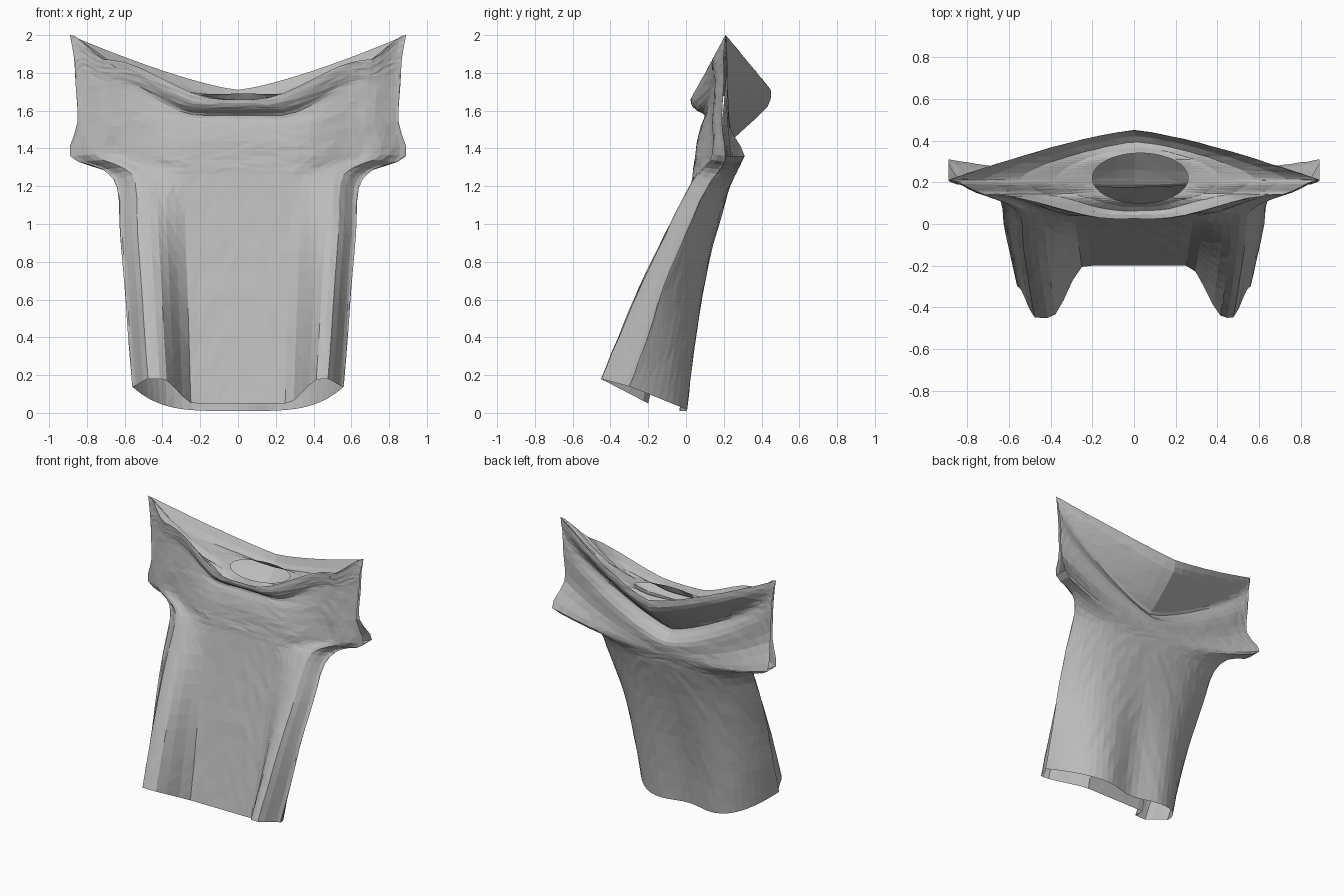
import bpy, bmesh, math, random
from mathutils import Vector

if "Cube" in bpy.data.objects:
    bpy.data.objects.remove(bpy.data.objects["Cube"])
random.seed(4)

N = 34          # segments across each panel
SUB = 3         # rings between key rows
SLEEVE = 6      # key row where the sleeve openings start

# Key rows, hem to collar fold: half width, front centre y z, front fold y z,
# side edge front y, back y, z, back centre y z
ROWS = [
    (.56, -.20, .05, -.45, .18, -.30, -.30, .14, .025, .01),
    (.58, -.14, .35, -.36, .40, -.21, -.21, .38, .06, .33),
    (.60, -.08, .65, -.25, .66, -.12, -.12, .66, .10, .62),
    (.625, -.02, .95, -.11, .95, 0, 0, .95, .15, .9),
    (.64, .03, 1.22, .03, 1.22, .11, .11, 1.19, .205, 1.1),
    (.72, .04, 1.30, .09, 1.30, .18, .22, 1.29, .22, 1.16),
    (.89, .05, 1.36, .14, 1.37, .21, .31, 1.36, .235, 1.21),
    (.85, .06, 1.44, .14, 1.52, .19, .22, 1.54, .245, 1.26),
    (.86, .08, 1.52, .15, 1.66, .20, .22, 1.74, .245, 1.32),
    (.865, .10, 1.575, .155, 1.75, .20, .22, 1.84, .175, 1.39),
    (.87, .06, 1.60, .15, 1.79, .20, .215, 1.89, .26, 1.46),
    (.88, .03, 1.63, .145, 1.83, .205, .215, 1.95, .43, 1.62),
    (.89, .025, 1.66, .14, 1.87, .21, .21, 2.0, .45, 1.71),
]


def smooth(a, b, x):
    t = min(max((x - a) / (b - a), 0), 1)
    return t * t * (3 - 2 * t)


def mix(a, b, t):
    return a + (b - a) * t


def spline(p0, p1, p2, p3, t):
    return [b + .5 * t * (c - a + t * (2 * a - 5 * b + 4 * c - d + t * (3 * (b - c) + d - a)))
            for a, b, c, d in zip(p0, p1, p2, p3)]


SPREAD = [math.sin(math.pi * (i / N - .5)) for i in range(N + 1)]


def cloth_ring(row, t):
    """One loop of cloth: front panel right to left, then back panel."""
    w, yc, zc, yl, zl, yf, ys, zs, yb, zb = row
    front, back = [], []
    for f in SPREAD:
        a = abs(f)
        # the fold on the right sits closer in than the one on the left
        start, full = (.42, .72) if f < 0 else (.46, .78)
        k = smooth(mix(start, .1, t * t), mix(full, .78, t), a)
        e = smooth(mix(.84, .78, t), 1, a)
        front.append(Vector((w * f, mix(mix(yc, yl, k), yf, e), mix(mix(zc, zl, k), zs, e))))
        k = a ** mix(4, 1.3, min(1, t * 1.4))
        dent = .06 * math.exp(-(f / .3) ** 2) * smooth(.3, 0, t)
        back.append(Vector((w * f, mix(yb, ys, k) - dent, mix(zb, zs, k))))
    return front + back[::-1]


def neck_ring():
    front, back = [], []
    for f in SPREAD:
        c = math.sqrt(max(0, 1 - f * f))
        front.append(Vector((.03 + .23 * f, .22 - .12 * c, 1.68 - .02 * c)))
        back.append(Vector((.03 + .23 * f, .22 + .12 * c, 1.68 + .01 * c)))
    return front + back[::-1]


# Body and sleeves
rings, open_side = [], []
last = len(ROWS) - 1
for i in range(last):
    keys = [ROWS[min(max(i + j, 0), last)] for j in (-1, 0, 1, 2)]
    for s in range(SUB):
        rings.append(cloth_ring(spline(*keys, s / SUB), (i + s / SUB) / last))
        open_side.append(i >= SLEEVE)
rim = cloth_ring(ROWS[last], 1)
rings.append(rim)
open_side.append(False)

# Collar folded inward to the neck opening
neck = neck_ring()
for t in (.25, .5, .75, 1):
    dip = Vector((0, 0, -.06 * math.sin(math.pi * t)))
    rings.append([p.lerp(q, t) + dip for p, q in zip(rim, neck)])
    open_side.append(False)

# Skin the loops, leaving the sleeve ends open
bm = bmesh.new()
grid = [[bm.verts.new(p) for p in ring] for ring in rings]
count = len(grid[0])
for r in range(len(grid) - 1):
    for c in range(count):
        d = (c + 1) % count
        if open_side[r] and c in (N, count - 1):
            continue
        bm.faces.new((grid[r][c], grid[r][d], grid[r + 1][d], grid[r + 1][c]))
bmesh.ops.remove_doubles(bm, verts=bm.verts, dist=.0008)

# Small cloth wrinkles
for v in bm.verts:
    if not v.is_boundary:
        v.co.y += random.uniform(-.002, .002)
bmesh.ops.triangulate(bm, faces=bm.faces)

mesh = bpy.data.meshes.new("shirt")
bm.to_mesh(mesh)
bm.free()
shirt = bpy.data.objects.new("shirt", mesh)
bpy.context.collection.objects.link(shirt)

grey = bpy.data.materials.new("grey cloth")
grey.use_nodes = True
colour = (.5, .5, .5, 1)
grey.diffuse_color = colour
grey.node_tree.nodes["Principled BSDF"].inputs["Base Color"].default_value = colour
mesh.materials.append(grey)
